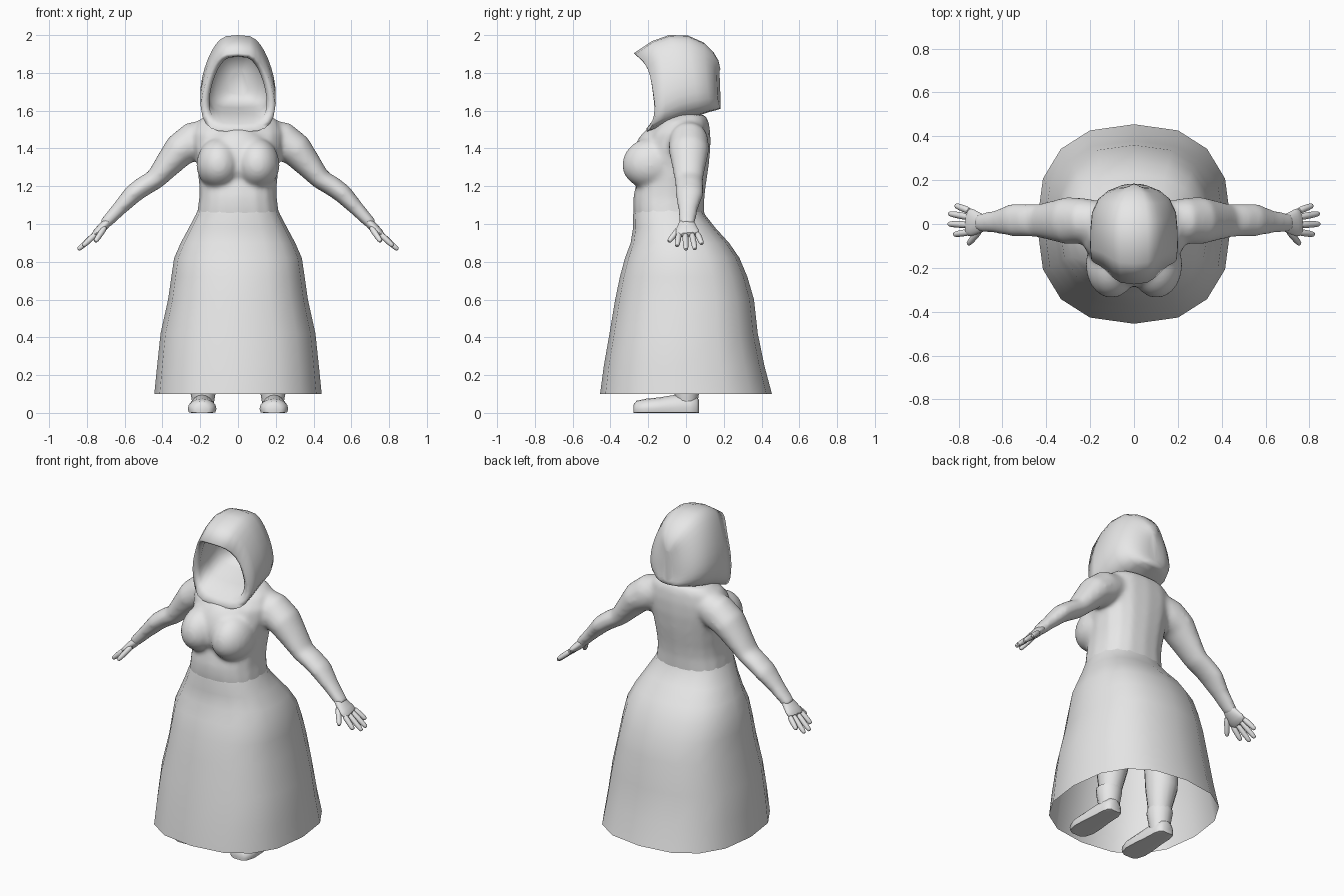
import bpy, bmesh, math
from mathutils import Vector

cube = bpy.data.objects.get("Cube")
if cube:
    bpy.data.objects.remove(cube)

grey = bpy.data.materials.new("plain_grey")
grey.use_nodes = True
grey.diffuse_color = (0.8, 0.8, 0.8, 1)
grey.node_tree.nodes["Principled BSDF"].inputs["Base Color"].default_value = (0.8, 0.8, 0.8, 1)


def soft_power(value, exponent):
    return math.copysign(abs(value) ** exponent, value)


def ellipse(centre, u, v, n, exponent=1):
    """Ring around centre with half axes u and v; a lower exponent makes it squarer."""
    ring = []
    for i in range(n):
        a = 2 * math.pi * i / n
        c, s = soft_power(math.cos(a), exponent), soft_power(math.sin(a), exponent)
        ring.append(Vector(centre) + Vector(u) * c + Vector(v) * s)
    return ring


def flat_ring(z, half_width, front, back):
    """Horizontal, slightly squared ring given by its half width and its front and back y."""
    return ellipse((0, (front + back) / 2, z), (half_width, 0, 0), (0, (back - front) / 2, 0), 16, 0.82)


def loft(bm, rings, cap_start=True, cap_end=True):
    loops = [[bm.verts.new(p) for p in ring] for ring in rings]
    n = len(loops[0])
    for a, b in zip(loops, loops[1:]):
        for i in range(n):
            j = (i + 1) % n
            bm.faces.new((a[i], a[j], b[j], b[i]))
    if cap_start:
        bm.faces.new(loops[0][::-1])
    if cap_end:
        bm.faces.new(loops[-1])


def tube(bm, stations, n=10):
    """Loft along a path; a station is (x, y, z, half depth in y, half thickness)."""
    pts = [Vector(s[:3]) for s in stations]
    rings = []
    for i, s in enumerate(stations):
        d = pts[min(i + 1, len(pts) - 1)] - pts[max(i - 1, 0)]
        side = Vector((0, 1, 0))
        side = (side - d * (side.dot(d) / d.length_squared)).normalized()
        rings.append(ellipse(pts[i], side * s[3], d.cross(side).normalized() * s[4], n))
    loft(bm, rings)


def blob(bm, centre, size, size_up):
    """Ellipsoid whose upper half has its own height."""
    for v in bmesh.ops.create_uvsphere(bm, u_segments=20, v_segments=14, radius=1)["verts"]:
        height = size_up if v.co.z > 0 else size[2]
        v.co = Vector(centre) + Vector((v.co.x * size[0], v.co.y * size[1], v.co.z * height))


def finish(bm, name, mirror=False, subdivide=0, angle=60):
    bmesh.ops.recalc_face_normals(bm, faces=bm.faces)
    mesh = bpy.data.meshes.new(name)
    bm.to_mesh(mesh)
    bm.free()
    mesh.materials.append(grey)
    obj = bpy.data.objects.new(name, mesh)
    bpy.context.collection.objects.link(obj)
    bpy.ops.object.select_all(action='DESELECT')
    bpy.context.view_layer.objects.active = obj
    obj.select_set(True)
    bpy.ops.object.shade_smooth_by_angle(angle=math.radians(angle))
    if mirror:
        obj.modifiers.new("mirror", 'MIRROR').use_mirror_merge = False
    if subdivide:
        sub = obj.modifiers.new("subdivide", 'SUBSURF')
        sub.levels = sub.render_levels = subdivide
    return obj


# Skirt: open bell, fuller at the back, running up into the waist
bm = bmesh.new()
skirt = [(0.10, 0.443, -0.455, 0.455), (0.25, 0.428, -0.435, 0.415), (0.42, 0.41, -0.405, 0.38),
         (0.60, 0.37, -0.375, 0.36), (0.72, 0.353, -0.35, 0.325), (0.82, 0.338, -0.323, 0.283),
         (0.90, 0.303, -0.293, 0.228), (0.98, 0.26, -0.28, 0.155), (1.05, 0.223, -0.28, 0.1),
         (1.10, 0.202, -0.268, 0.085)]
loft(bm, [flat_ring(*s) for s in skirt], False, False)
finish(bm, "skirt", angle=80)

# Upper body: torso, bust and arms fused into one skin
bm = bmesh.new()
torso = [(0.98, 0.215, -0.265, 0.08), (1.04, 0.22, -0.276, 0.096), (1.09, 0.213, -0.281, 0.097),
         (1.14, 0.206, -0.28, 0.098), (1.2, 0.206, -0.268, 0.105), (1.3, 0.215, -0.24, 0.12),
         (1.4, 0.235, -0.22, 0.13), (1.48, 0.24, -0.195, 0.13), (1.545, 0.215, -0.14, 0.12),
         (1.58, 0.16, -0.07, 0.10)]
loft(bm, [flat_ring(*s) for s in torso])
arm = [(0.12, 0.02, 1.48, 0.08, 0.08), (0.23, 0.015, 1.44, 0.105, 0.105), (0.31, 0.015, 1.39, 0.108, 0.09),
       (0.38, 0.015, 1.305, 0.09, 0.07), (0.44, 0.015, 1.235, 0.077, 0.055), (0.50, 0.018, 1.2, 0.075, 0.054),
       (0.555, 0.018, 1.16, 0.076, 0.052), (0.63, 0.01, 1.08, 0.054, 0.04), (0.71, 0.005, 0.995, 0.044, 0.031)]
blob(bm, (0, -0.15, 1.32), (0.19, 0.137, 0.13), 0.2)
for side in (1, -1):
    tube(bm, [(side * s[0], *s[1:]) for s in arm], 16)
    blob(bm, (side * 0.103, -0.185, 1.31), (0.118, 0.154, 0.125), 0.145)
body = finish(bm, "upper_body")
fuse = body.modifiers.new("fuse", 'REMESH')
fuse.mode = 'VOXEL'
fuse.voxel_size = 0.011
fuse.use_smooth_shade = True
soften = body.modifiers.new("soften", 'SMOOTH')
soften.factor = 0.5
soften.iterations = 20

# Hands: flat palm, four fingers and a thumb
bm = bmesh.new()
tube(bm, [(0.675, 0.005, 1.03, 0.036, 0.025), (0.70, 0.004, 1.0, 0.046, 0.026),
          (0.735, 0.005, 0.965, 0.066, 0.025), (0.768, 0.012, 0.937, 0.07, 0.018)], 12)
fingers = [((0.745, -0.036, 0.955), (0.822, -0.048, 0.882)), ((0.745, -0.004, 0.955), (0.848, 0, 0.863)),
           ((0.745, 0.03, 0.955), (0.845, 0.048, 0.865)), ((0.745, 0.058, 0.955), (0.815, 0.085, 0.893)),
           ((0.70, -0.025, 0.99), (0.757, -0.093, 0.905))]
for root, tip in fingers:
    root, tip = Vector(root), Vector(tip)
    tube(bm, [(*root.lerp(tip, t), r, r) for t, r in ((0, 0.018), (0.5, 0.017), (0.9, 0.015), (1, 0.009))], 8)
finish(bm, "hands", mirror=True, subdivide=1)


# Hood: loops run from the inner back wall, out over the rim and round to the back
def hood_loop(y_top, z_top, y_low, z_low, half_width, bow, n=28):
    ring = []
    for i in range(n):
        a = 2 * math.pi * i / n
        c, s = soft_power(math.cos(a), 0.55), math.sin(a)
        t = (s + 1) / 2
        y = y_low + (y_top - y_low) * t + bow * (1 - s ** 4)
        ring.append(Vector((half_width * c * (1 - 0.25 * s), y, z_low + (z_top - z_low) * t)))
    return ring


bm = bmesh.new()
hood = [(0.12, 1.82, 0.13, 1.68, 0.05, 0), (0.08, 1.89, 0.10, 1.64, 0.11, 0),
        (0.0, 1.93, 0.04, 1.615, 0.15, 0), (-0.12, 1.93, -0.08, 1.585, 0.155, 0.03),
        (-0.235, 1.885, -0.19, 1.53, 0.145, 0.05), (-0.262, 1.89, -0.21, 1.505, 0.165, 0.06),
        (-0.275, 1.905, -0.208, 1.487, 0.186, 0.068), (-0.18, 1.968, -0.14, 1.51, 0.191, 0.045),
        (-0.09, 2.0, -0.03, 1.55, 0.19, 0.02), (0.01, 1.998, 0.07, 1.575, 0.183, 0),
        (0.095, 1.96, 0.13, 1.595, 0.155, -0.005), (0.145, 1.91, 0.165, 1.604, 0.115, -0.01),
        (0.172, 1.865, 0.182, 1.61, 0.07, -0.012), (0.182, 1.82, 0.184, 1.63, 0.03, -0.014)]
loft(bm, [hood_loop(*h) for h in hood])
finish(bm, "hood", angle=100)

# Legs under the skirt
bm = bmesh.new()
loft(bm, [ellipse((0.18, 0.01 + y, z), (r, 0, 0), (0, r, 0), 14)
          for z, r, y in ((0.09, 0.052, 0), (0.18, 0.068, 0), (0.3, 0.092, 0.015),
                          (0.42, 0.098, 0.015), (0.6, 0.1, 0), (0.8, 0.1, -0.02))])
finish(bm, "legs", mirror=True)


# Boots: flat-soled foot with an ankle cuff
def foot_ring(y, half_width, height, n=16):
    ring = ellipse((0.19, y, height * 0.3), (half_width, 0, 0), (0, 0, height * 0.7), n)
    for p in ring:
        p.z = max(p.z, 0)
    return ring


bm = bmesh.new()
loft(bm, [foot_ring(*f) for f in ((-0.277, 0.035, 0.045), (-0.262, 0.06, 0.064), (-0.21, 0.076, 0.075),
                                  (-0.14, 0.073, 0.082), (-0.06, 0.064, 0.095), (0.02, 0.06, 0.098),
                                  (0.055, 0.05, 0.09), (0.068, 0.03, 0.07))])
loft(bm, [ellipse((0.185, 0.003, z), (r, 0, 0), (0, r, 0), 16)
          for z, r in ((0.02, 0.052), (0.08, 0.062), (0.15, 0.074), (0.17, 0.072), (0.175, 0.06))])
finish(bm, "boots", mirror=True, angle=50)
